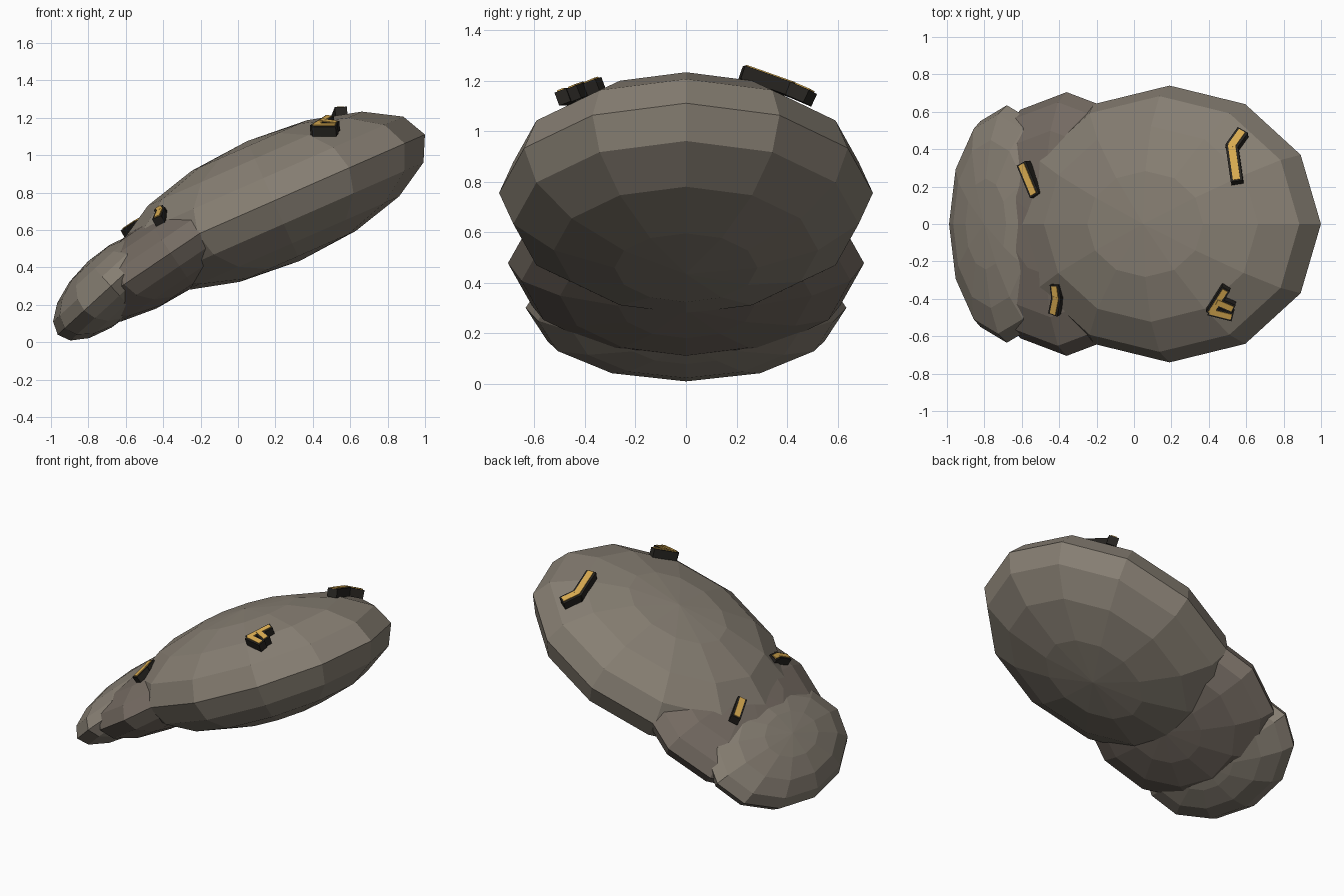
import bpy, math
from mathutils import Vector, Matrix

if "Cube" in bpy.data.objects:
    bpy.data.objects.remove(bpy.data.objects["Cube"])


def material(name, rgb):
    m = bpy.data.materials.new(name)
    m.diffuse_color = (*rgb, 1)
    m.use_nodes = True
    m.node_tree.nodes["Principled BSDF"].inputs["Base Color"].default_value = m.diffuse_color
    return m


STONE = material("stone", (0.24, 0.21, 0.17))
DARK_STONE = material("dark_stone", (0.18, 0.15, 0.125))
GOLD = material("gold", (0.68, 0.40, 0.08))
BLACK = material("black", (0.02, 0.018, 0.015))


# Faceted, flattened and tilted boulders
def boulder(name, loc, radii, tilt, mat):
    bpy.ops.mesh.primitive_uv_sphere_add(segments=12, ring_count=8, radius=1,
                                         location=loc, rotation=(0, -math.radians(tilt), 0))
    ob = bpy.context.object
    ob.name = name
    ob.scale = radii
    ob.data.materials.append(mat)


boulder("large_boulder", (0.19, 0, 0.755), (0.884, 0.74, 0.35), 23.7, STONE)
boulder("middle_boulder", (-0.36, 0, 0.477), (0.60, 0.705, 0.22), 34, DARK_STONE)
boulder("low_boulder", (-0.68, 0, 0.30), (0.385, 0.635, 0.18), 42.5, STONE)


# Straight bar between two points, lying flat against the surface normal
def bar(name, a, b, normal, width, height, lift, extra, mat):
    a, b, n = Vector(a), Vector(b), Vector(normal).normalized()
    d = (b - a).normalized()
    side = n.cross(d).normalized()
    n = d.cross(side)
    bpy.ops.mesh.primitive_cube_add(size=1)
    ob = bpy.context.object
    ob.name = name
    rot = Matrix((d, side, n)).transposed().to_4x4()
    size = Matrix.Diagonal(((b - a).length + extra, width, height, 1))
    ob.matrix_world = Matrix.Translation((a + b) / 2 + n * lift) @ rot @ size
    ob.data.materials.append(mat)


# Bent gold strips set in black mounts
def strip(name, paths, normal, width):
    for path in paths:
        for a, b in zip(path, path[1:]):
            bar(name + "_mount", a, b, normal, width, 0.055, 0.0, 0.03, BLACK)
            bar(name + "_gold", a, b, normal, width * 0.6, 0.03, 0.018, 0.015, GOLD)


strip("upper_back_strip",
      [[(0.55, 0.235, 1.227), (0.525, 0.41, 1.165), (0.575, 0.48, 1.135)]],
      (-0.1, 0.35, 0.93), 0.065)
strip("upper_front_strip",
      [[(0.485, -0.35, 1.18), (0.415, -0.46, 1.135), (0.515, -0.485, 1.135)],
       [(0.45, -0.41, 1.16), (0.52, -0.44, 1.15)]],
      (-0.05, -0.35, 0.93), 0.05)
strip("lower_back_strip",
      [[(-0.585, 0.31, 0.59), (-0.525, 0.165, 0.63)]],
      (-0.55, 0.2, 0.8), 0.06)
strip("lower_front_strip",
      [[(-0.412, -0.335, 0.695), (-0.405, -0.39, 0.685), (-0.42, -0.465, 0.65)]],
      (-0.45, -0.35, 0.8), 0.055)
